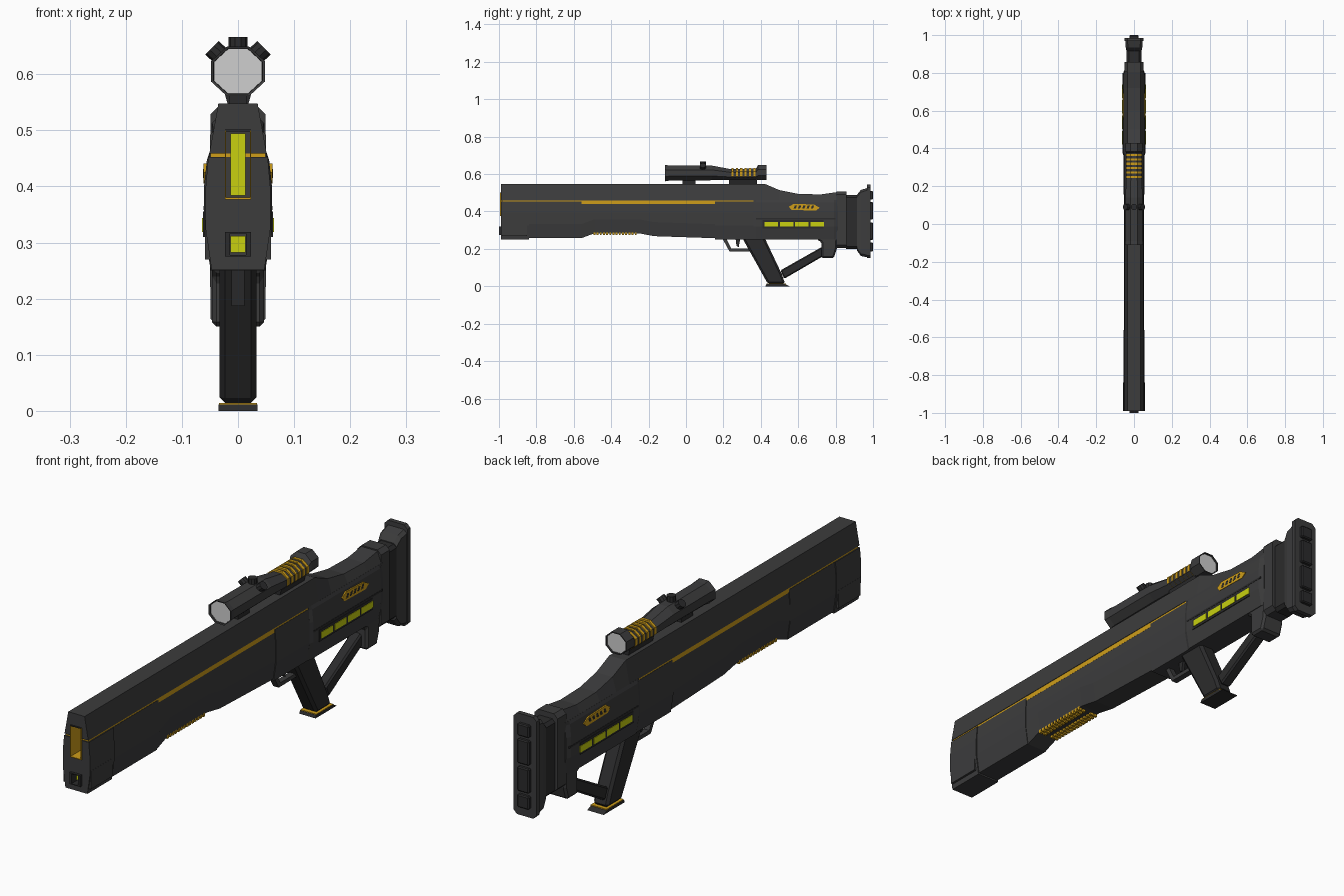
import bpy, bmesh, math

if "Cube" in bpy.data.objects:
    bpy.data.objects.remove(bpy.data.objects["Cube"])


def mat(name, r, g, b):
    m = bpy.data.materials.new(name)
    m.diffuse_color = (r, g, b, 1)
    m.use_nodes = True
    m.node_tree.nodes["Principled BSDF"].inputs["Base Color"].default_value = m.diffuse_color
    return m


BODY = mat("charcoal body", 0.045, 0.045, 0.046)
DARK = mat("dark trim", 0.024, 0.024, 0.025)
GOLD = mat("gold", 0.62, 0.34, 0.01)
LIME = mat("lime glow", 0.58, 0.63, 0.005)
LENS = mat("pale lens", 0.62, 0.62, 0.62)


def loft(name, rings, m):
    """Skin a list of rings (lists of 3D points) and cap both ends."""
    bm = bmesh.new()
    vs = [[bm.verts.new(p) for p in r] for r in rings]
    n = len(rings[0])
    for a, b in zip(vs, vs[1:]):
        for i in range(n):
            bm.faces.new((a[i], a[(i + 1) % n], b[(i + 1) % n], b[i]))
    bm.faces.new(vs[0])
    bm.faces.new(vs[-1])
    bmesh.ops.recalc_face_normals(bm, faces=bm.faces)
    me = bpy.data.meshes.new(name)
    bm.to_mesh(me)
    bm.free()
    me.materials.append(m)
    ob = bpy.data.objects.new(name, me)
    bpy.context.collection.objects.link(ob)
    return ob


def prism(name, yz, x0, x1, m, bevel=0):
    """Side profile extruded across x."""
    ob = loft(name, [[(x, y, z) for y, z in yz] for x in (x0, x1)], m)
    if bevel:
        b = ob.modifiers.new("bevel", "BEVEL")
        b.width, b.segments = bevel, 1
    return ob


def box(name, x0, x1, y0, y1, z0, z1, m, bevel=0):
    return prism(name, [(y0, z0), (y1, z0), (y1, z1), (y0, z1)], x0, x1, m, bevel)


def sym(y, half):
    """Mirrored cross-section from its right half, listed bottom to top."""
    return [(x, y, z) for x, z in half] + [(-x, y, z) for x, z in reversed(half)]


def rect(y, w, z0, z1, c):
    return sym(y, [(w - c, z0), (w, z0 + c), (w, z1 - c), (w - c, z1)])


# Upper shell, dipping behind the scope into the stock
upper = loft("upper_shell", [sym(y, [(0.051, 0.459), (0.035, t)]) for y, t in
             [(-0.99, 0.548), (0.42, 0.548), (0.50, 0.514), (0.60, 0.494), (0.72, 0.491), (0.81, 0.504)]], BODY)

# Lower shell in sections
def lower_ring(y, zb, w, zt=0.452):
    return sym(y, [(w - 0.011, zb), (w, zb + 0.075), (w, 0.395), (w - 0.005, zt)])

muzzle = loft("muzzle_block", [lower_ring(y, 0.251, 0.058) for y in (-0.99, -0.84)], BODY)
loft("barrel_housing", [lower_ring(y, 0.257, 0.055) for y in (-0.84, -0.56)], BODY)
loft("fore_grip", [lower_ring(y, z, 0.053, 0.446) for y, z in
     [(-0.56, 0.257), (-0.49, 0.283), (-0.25, 0.283), (-0.17, 0.268), (0.155, 0.257)]], BODY)
loft("receiver", [lower_ring(y, 0.25, 0.055) for y in (0.155, 0.37)], BODY)
loft("rear_receiver", [sym(y, [(w - 0.012, 0.25), (w, 0.32), (w, 0.40), (w - 0.005, 0.447), (0.051, 0.46)])
     for y, w in [(0.36, 0.055), (0.375, 0.0605), (0.79, 0.0605), (0.812, 0.053)]], BODY)
seam = box("gold_seam", -0.049, 0.049, -0.985, 0.42, 0.44, 0.462, GOLD)

# Muzzle openings, with glowing cores deep inside
for nm, z0, z1, yb in (("bore", 0.378, 0.50, -0.90), ("lower_port", 0.276, 0.318, -0.95)):
    cut = box(nm + "_cutter", -0.023, 0.023, -1.1, yb, z0, z1, DARK)
    cut.hide_render = cut.hide_viewport = True
    for ob in (upper, muzzle, seam):
        mod = ob.modifiers.new(nm, "BOOLEAN")
        mod.operation, mod.object, mod.solver = "DIFFERENCE", cut, "EXACT"
    box(nm + "_glow", -0.013, 0.013, yb - 0.02, yb + 0.01, z0 + 0.006, z1 - 0.006, LIME)
    fm, t, yf = (GOLD, 0.002, -0.995) if nm == "bore" else (DARK, 0.009, -1.0)
    for s in (-1, 1):
        xs = sorted((s * 0.0235, s * (0.0235 - t)))
        box(nm + "_side", *xs, yf, yb, z0, z1, fm)
    box(nm + "_sill", -0.0235, 0.0235, yf, yb, z0 - 0.001, z0 + 0.002, fm)
    box(nm + "_lintel", -0.0235, 0.0235, yf, yb, z1 - 0.002, z1 + 0.001, DARK)

for s in (-1, 1):
    def plate(name, yz, depth, m):
        return prism(name, yz, s * 0.045, s * depth, m)

    # Muzzle cheek plate
    plate("muzzle_cheek", [(-0.985, 0.27), (-0.85, 0.27), (-0.85, 0.34), (-0.985, 0.34)], 0.0585, BODY)
    # Glowing charge windows on a dark strip
    plate("window_strip", [(0.41, 0.31), (0.735, 0.31), (0.735, 0.355), (0.41, 0.355)], 0.062, DARK)
    for i in range(4):
        y = 0.42 + i * 0.082
        plate("charge_window", [(y, 0.319), (y + 0.072, 0.319), (y + 0.072, 0.344), (y, 0.344)], 0.064, LIME)
    # Elongated gold vent with dark slits
    plate("side_vent", [(0.55, 0.425), (0.575, 0.441), (0.685, 0.437), (0.715, 0.42), (0.695, 0.405), (0.565, 0.408)],
          0.0615, GOLD)
    for i in range(5):
        y = 0.575 + i * 0.023
        plate("vent_slit", [(y, 0.415), (y + 0.012, 0.415), (y + 0.018, 0.431), (y + 0.006, 0.431)], 0.062, DARK)
    # Raised frame around the lower rear panel
    plate("panel_lip", [(0.375, 0.358), (0.80, 0.358), (0.80, 0.365), (0.375, 0.365)], 0.0615, DARK)
    # Gold grip beads under the fore grip
    for i in range(14):
        y = -0.495 + i * 0.017
        for xa in (0.012, 0.03):
            box("grip_bead", *sorted((s * xa, s * (xa + 0.013))), y, y + 0.010, 0.274, 0.288, GOLD)

# Trigger, guard, pistol grip, brace and rear block
prism("trigger_guard", [(0.195, 0.255), (0.232, 0.187), (0.345, 0.187), (0.335, 0.202), (0.242, 0.202), (0.215, 0.255)],
      -0.012, 0.012, BODY)
prism("trigger", [(0.265, 0.255), (0.29, 0.255), (0.282, 0.21), (0.27, 0.215)], -0.006, 0.006, DARK)
prism("pistol_grip", [(0.30, 0.26), (0.437, 0.014), (0.53, 0.014), (0.512, 0.065), (0.42, 0.26)],
      -0.033, 0.033, DARK, 0.010)
box("grip_gold_line", -0.034, 0.034, 0.431, 0.535, 0.010, 0.014, GOLD)
prism("grip_foot", [(0.425, 0), (0.555, 0), (0.53, 0.011), (0.43, 0.011)], -0.035, 0.035, DARK)
prism("grip_brace", [(0.505, 0.085), (0.74, 0.218), (0.74, 0.165), (0.525, 0.04)], -0.022, 0.022, DARK, 0.006)
prism("rear_block", [(0.725, 0.15), (0.79, 0.15), (0.806, 0.20), (0.812, 0.30), (0.70, 0.30), (0.70, 0.25), (0.725, 0.235)],
      -0.046, 0.046, BODY, 0.008)

# Stock neck and flared butt
loft("stock_collar", [rect(y, 0.050, 0.205, 0.508, 0.016) for y in (0.805, 0.858)], BODY)
loft("stock_neck", [rect(y, 0.039, 0.20, 0.487, 0.012) for y in (0.855, 0.925)], DARK)
loft("butt_flare", [rect(0.915, 0.040, 0.19, 0.49, 0.012), rect(0.935, 0.044, 0.162, 0.515, 0.012),
                    rect(0.968, 0.046, 0.155, 0.525, 0.012)], BODY)
loft("butt_plate", [rect(y, 0.049, 0.150, 0.543, 0.014) for y in (0.968, 0.986)], BODY)
for z0, z1 in ((0.185, 0.235), (0.248, 0.342), (0.356, 0.45), (0.463, 0.51)):
    box("butt_pad", -0.025, 0.025, 0.98, 1.0, z0, z1, DARK, 0.004)


# Octagonal scope with recessed lenses
def octagon(y, w, z0, z1, k=1.0):
    r = 1 / math.cos(math.pi / 8)
    cz, h = (z0 + z1) / 2, (z1 - z0) / 2
    return [(k * w * r * math.cos(a), y, cz + k * h * r * math.sin(a))
            for a in [math.pi / 8 + i * math.pi / 4 for i in range(8)]]


front, back = (0.048, 0.561, 0.649), (0.045, 0.567, 0.649)
loft("scope_tube", [octagon(-0.095, *front, 0.9), octagon(-0.11, *front, 0.91), octagon(-0.112, *front),
                    octagon(-0.09, 0.046, 0.565, 0.646), octagon(0.14, 0.046, 0.567, 0.645),
                    octagon(0.24, 0.041, 0.567, 0.626), octagon(0.375, 0.041, 0.567, 0.630),
                    octagon(0.385, *back), octagon(0.43, *back), octagon(0.43, *back, 0.91),
                    octagon(0.415, *back, 0.9)], BODY)
loft("front_lens", [octagon(y, *front, 0.9) for y in (-0.104, -0.096)], LENS)
loft("rear_lens", [octagon(y, *back, 0.9) for y in (0.416, 0.424)], LENS)

# Gold bands over the upper half of the eyepiece tube
for i in range(6):
    y = 0.243 + i * 0.0235
    band = loft("scope_band", [octagon(t, 0.0435, 0.566, 0.633) for t in (y, y + 0.011)], GOLD)
    band.data.materials.append(BODY)
    for f in band.data.polygons:
        f.material_index = 0 if f.center.z > 0.595 else 1

# Scope adjusting knobs on the three upper facets
for nm, ang, r0, r1 in (("left", 135, 0.03, 0.066), ("top", 90, 0.03, 0.061), ("right", 45, 0.03, 0.066)):
    a = math.radians(ang)
    rings = []
    for r in (r0, r1):
        rings.append([(r * math.cos(a) - 0.017 * math.cos(t) * math.sin(a), 0.09 + 0.017 * math.sin(t),
                       0.605 + r * math.sin(a) * (1 if ang == 90 else 0.9) + 0.017 * math.cos(t) * math.cos(a))
                      for t in [i * math.pi / 5 for i in range(10)]])
    loft(nm + "_knob", rings, DARK)

# Scope mount
loft("scope_mount", [sym(y, [(0.018, 0.545), (0.025, 0.57)]) for y in (0.23, 0.38)], DARK)
box("front_mount", -0.015, 0.015, -0.02, 0.05, 0.545, 0.572, DARK)
